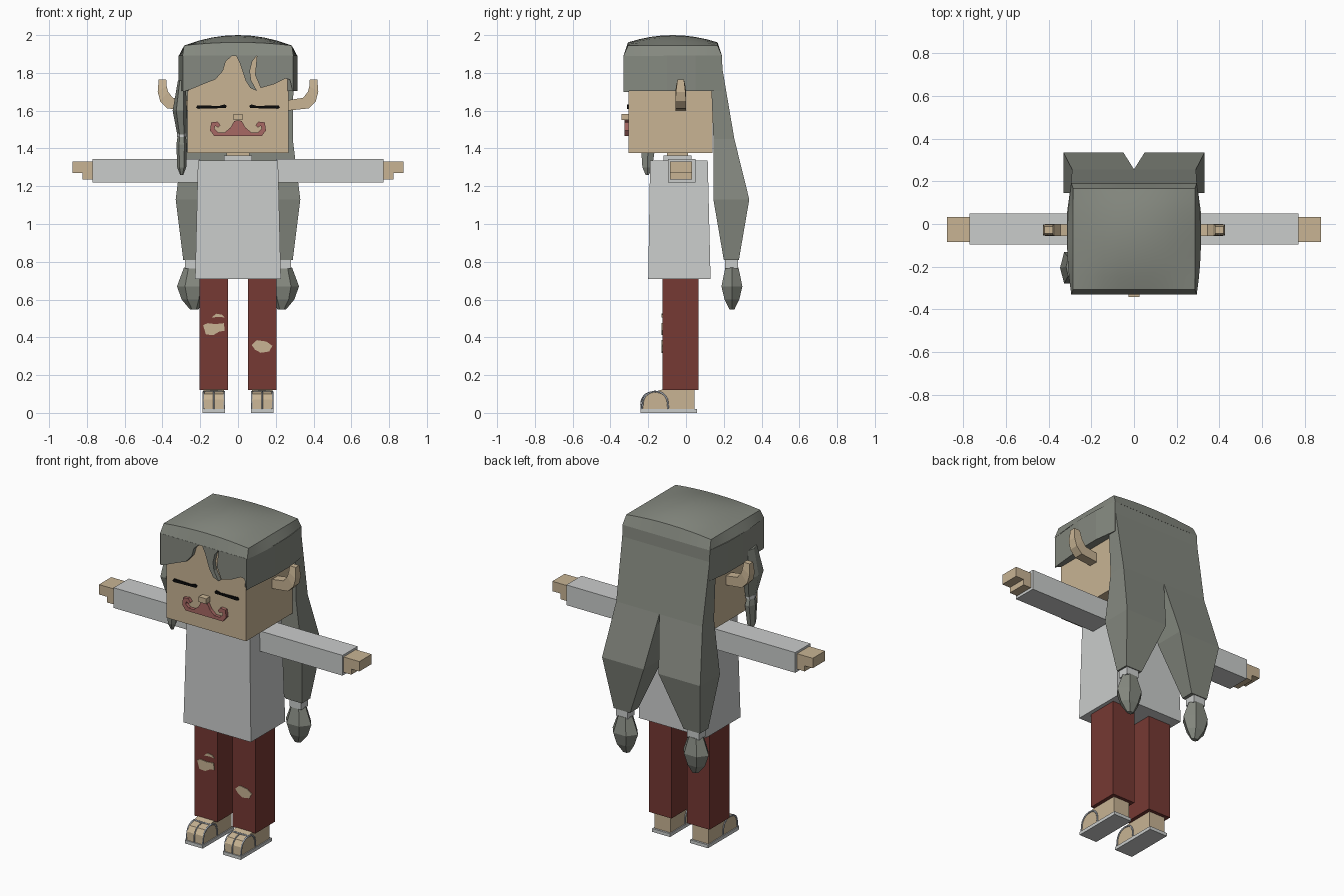
import bpy, bmesh, math

cube = bpy.data.objects.get("Cube")
if cube:
    bpy.data.objects.remove(cube, do_unlink=True)


def material(name, r, g, b):
    mat = bpy.data.materials.new(name)
    mat.use_nodes = True
    mat.diffuse_color = (r, g, b, 1)
    mat.node_tree.nodes["Principled BSDF"].inputs["Base Color"].default_value = (r, g, b, 1)
    return mat


HAIR = material("grey green hair", .235, .25, .215)
SKIN = material("tan skin", .58, .456, .296)
CLOTH = material("pale grey cloth", .59, .605, .6)
TROUSER = material("dark red trousers", .18, .041, .033)
MOUSTACHE = material("dusty pink moustache", .39, .14, .127)
BLACK = material("black lashes", .003, .003, .003)
STRAP = material("blue grey strap", .36, .39, .43)


def finish(bm, name, mat, mirror=False, smooth=False):
    """Turn a bmesh into an object, optionally mirrored across x = 0."""
    bmesh.ops.recalc_face_normals(bm, faces=bm.faces)
    mesh = bpy.data.meshes.new(name)
    bm.to_mesh(mesh)
    bm.free()
    mesh.materials.append(mat)
    obj = bpy.data.objects.new(name, mesh)
    bpy.context.collection.objects.link(obj)
    if mirror:
        mod = obj.modifiers.new("Mirror", "MIRROR")
        mod.use_mirror_merge = False
    if smooth:
        bpy.ops.object.select_all(action="DESELECT")
        obj.select_set(True)
        bpy.context.view_layer.objects.active = obj
        bpy.ops.object.shade_smooth_by_angle(angle=math.radians(25))
    return obj


def loft(name, rings, mat, **options):
    """Skin a stack of equal-sized rings and cap both ends."""
    bm = bmesh.new()
    rows = [[bm.verts.new(p) for p in ring] for ring in rings]
    for a, b in zip(rows, rows[1:]):
        for i in range(len(a)):
            j = (i + 1) % len(a)
            bm.faces.new((a[i], a[j], b[j], b[i]))
    bm.faces.new(rows[0])
    bm.faces.new(rows[-1])
    return finish(bm, name, mat, **options)


def rect(z, x0, x1, y0, y1):
    return [(x0, y0, z), (x1, y0, z), (x1, y1, z), (x0, y1, z)]


def oval(z, x, y, rx, ry, sides=6):
    turns = [math.tau * i / sides for i in range(sides)]
    return [(x + rx * math.cos(t), y + ry * math.sin(t), z) for t in turns]


def box(name, x, y, z, mat, **options):
    return loft(name, [rect(h, *x, *y) for h in z], mat, **options)


def front_plate(name, points, y0, y1, mat, **options):
    """Extrude an x-z outline from depth y0 to y1."""
    return loft(name, [[(x, y, z) for x, z in points] for y in (y0, y1)], mat, **options)


def tube(name, points, radius, mat):
    curve = bpy.data.curves.new(name, "CURVE")
    curve.dimensions = "3D"
    curve.bevel_depth = radius
    curve.bevel_resolution = 1
    curve.resolution_u = 4
    spline = curve.splines.new("BEZIER")
    spline.bezier_points.add(len(points) - 1)
    for knot, p in zip(spline.bezier_points, points):
        knot.co = p
        knot.handle_left_type = knot.handle_right_type = "AUTO"
    curve.materials.append(mat)
    obj = bpy.data.objects.new(name, curve)
    bpy.context.collection.objects.link(obj)


# Head and face
box("head", (-.268, .268), (-.305, .14), (1.375, 1.9), SKIN)
box("nose", (-.025, .025), (-.342, -.3), (1.55, 1.582), SKIN)
front_plate("closed_eye", [(.06, 1.625), (.07, 1.633), (.1, 1.625), (.215, 1.628),
                           (.222, 1.615), (.21, 1.61), (.065, 1.614)],
            -.313, -.304, BLACK, mirror=True)
front_plate("moustache_half", [(0, 1.55), (.02, 1.545), (.04, 1.51), (.07, 1.485), (.105, 1.485),
                               (.125, 1.505), (.12, 1.52), (.105, 1.51), (.092, 1.522),
                               (.108, 1.542), (.142, 1.538), (.148, 1.495), (.125, 1.465),
                               (0, 1.465)],
            -.325, -.304, MOUSTACHE, mirror=True)

# Upturned ears: sections given as inner edge, outer edge and half depth
ear = [(.26, 1.655, .26, 1.6, .028), (.345, 1.668, .375, 1.612, .028),
       (.37, 1.7, .412, 1.65, .028), (.378, 1.73, .425, 1.7, .025), (.38, 1.765, .42, 1.765, .017)]
loft("ear", [[(a, -.028 - d, b), (c, -.028 - d, e), (c, -.028 + d, e), (a, -.028 + d, b)]
             for a, b, c, e, d in ear], SKIN, mirror=True)

# Domed crown of the hair with a sloping rim
bm = bmesh.new()
bmesh.ops.create_grid(bm, x_segments=8, y_segments=8, size=1)
for v in bm.verts:
    u, w = v.co.x, v.co.y
    v.co = (.285 * u, -.07 + .237 * w, 1.945 + .055 * (1 - u * u) * (1 - .7 * w * w))
border = [e for e in bm.edges if e.is_boundary]
rim = bmesh.ops.extrude_edge_only(bm, edges=border)["geom"]
for v in rim:
    if isinstance(v, bmesh.types.BMVert):
        bulge = 1.03 + .07 * (1 - ((v.co.y + .07) / .237) ** 2)
        v.co = (v.co.x * bulge, -.07 + (v.co.y + .07) * 1.1, 1.89)
finish(bm, "hair_crown", HAIR, smooth=True)

# Hair over the sides of the head
side = [(.262, -.305), (.292, -.331), (.314, -.1), (.314, .05), (.295, .19), (.262, .19)]
loft("hair_side", [[(x, y, z) for x, y in side] for z in (1.705, 1.892)], HAIR, mirror=True)

# Fringe in three locks
locks = {
    "fringe_right": [(-.29, 1.892), (-.29, 1.7), (-.245, 1.715), (-.16, 1.75), (-.12, 1.765),
                     (-.08, 1.81), (-.065, 1.86), (-.03, 1.892)],
    "fringe_middle": [(-.01, 1.892), (.01, 1.85), (.04, 1.76), (.065, 1.72), (.1, 1.705),
                      (.07, 1.76), (.063, 1.81), (.075, 1.86), (.1, 1.892)],
    "fringe_left": [(.1, 1.892), (.095, 1.84), (.09, 1.79), (.12, 1.72), (.19, 1.74),
                    (.25, 1.77), (.275, 1.765), (.29, 1.7), (.29, 1.892)],
}
for name, outline in locks.items():
    front_plate(name, outline, -.331, -.303, HAIR)

# Long back hair parting into two tied tails
loft("back_hair", [rect(1.89, 0, .292, .1, .19), rect(1.82, 0, .294, .13, .193),
                   rect(1.45, 0, .29, .145, .256), rect(1.13, .05, .33, .145, .335),
                   rect(.81, .18, .29, .2, .28)], HAIR, mirror=True)
box("tail_tie", (.2, .28), (.207, .275), (.765, .815), CLOTH, mirror=True)
loft("tail_tip", [oval(.77, .238, .243, .048, .04), oval(.67, .238, .243, .085, .064),
                  oval(.6, .238, .243, .06, .045), oval(.547, .232, .243, .022, .015)],
     HAIR, mirror=True)

# Small tied lock beside the right cheek
loft("cheek_lock", [oval(1.76, -.298, -.2, .02, .05), oval(1.6, -.308, -.205, .038, .085),
                    oval(1.475, -.298, -.2, .024, .045)], HAIR)
loft("cheek_lock_tie", [oval(z, -.298, -.2, .026, .04) for z in (1.46, 1.48)], CLOTH)
loft("cheek_lock_tip", [oval(1.465, -.298, -.2, .022, .03), oval(1.42, -.298, -.2, .028, .045),
                        oval(1.3, -.298, -.205, .024, .03), oval(1.26, -.298, -.205, .008, .01)],
     HAIR)

# Tunic, collar and arms
loft("tunic", [rect(.71, -.227, .227, -.2, .13), rect(1.335, -.212, .212, -.19, .115)], CLOTH)
box("collar", (-.075, .075), (-.12, .03), (1.32, 1.362), CLOTH)
box("neck", (-.06, .06), (-.1, .01), (1.33, 1.385), SKIN)
box("sleeve", (.2, .77), (-.095, .05), (1.22, 1.343), CLOTH, mirror=True)
box("fingers", (.76, .876), (-.085, .033), (1.27, 1.33), SKIN, mirror=True)
box("thumb", (.76, .822), (-.085, .033), (1.236, 1.272), SKIN, mirror=True)

# Trousers with torn knees
box("trouser_leg", (.052, .204), (-.125, .065), (.12, .72), TROUSER, mirror=True)
tears = {
    "right_knee_tear": [(-.185, .465), (-.16, .475), (-.12, .47), (-.075, .475), (-.07, .435),
                        (-.1, .43), (-.13, .412), (-.17, .415)],
    "right_small_tear": [(-.14, .505), (-.115, .525), (-.085, .52), (-.07, .505), (-.1, .508)],
    "left_knee_tear": [(.072, .36), (.1, .385), (.15, .378), (.182, .355), (.165, .325),
                       (.12, .318), (.09, .335)],
}
for name, outline in tears.items():
    front_plate(name, outline, -.129, -.124, SKIN)

# Feet and sandals
foot = [(.045, .018), (.045, .125), (-.12, .125), (-.165, .113), (-.21, .1), (-.232, .07),
        (-.235, .018)]
loft("foot", [[(x, y, z) for y, z in foot] for x in (.074, .182)], SKIN, mirror=True)
box("sandal_sole", (.068, .188), (-.242, .057), (0, .02), CLOTH, mirror=True)
for s, label in ((-1, "right"), (1, "left")):
    for x in (.073, .183):
        tube(label + "_side_strap", [(s * x, -.234, .02), (s * x, -.215, .09), (s * x, -.16, .112),
                                     (s * x, -.11, .09), (s * x, -.093, .02)], .005, STRAP)
    tube(label + "_top_strap", [(s * .073, -.16, .112), (s * .128, -.165, .115),
                                (s * .183, -.16, .112)], .005, STRAP)
    tube(label + "_toe_strap", [(s * .128, -.165, .114), (s * .128, -.212, .1),
                                (s * .128, -.236, .065), (s * .128, -.238, .02)], .004, STRAP)
